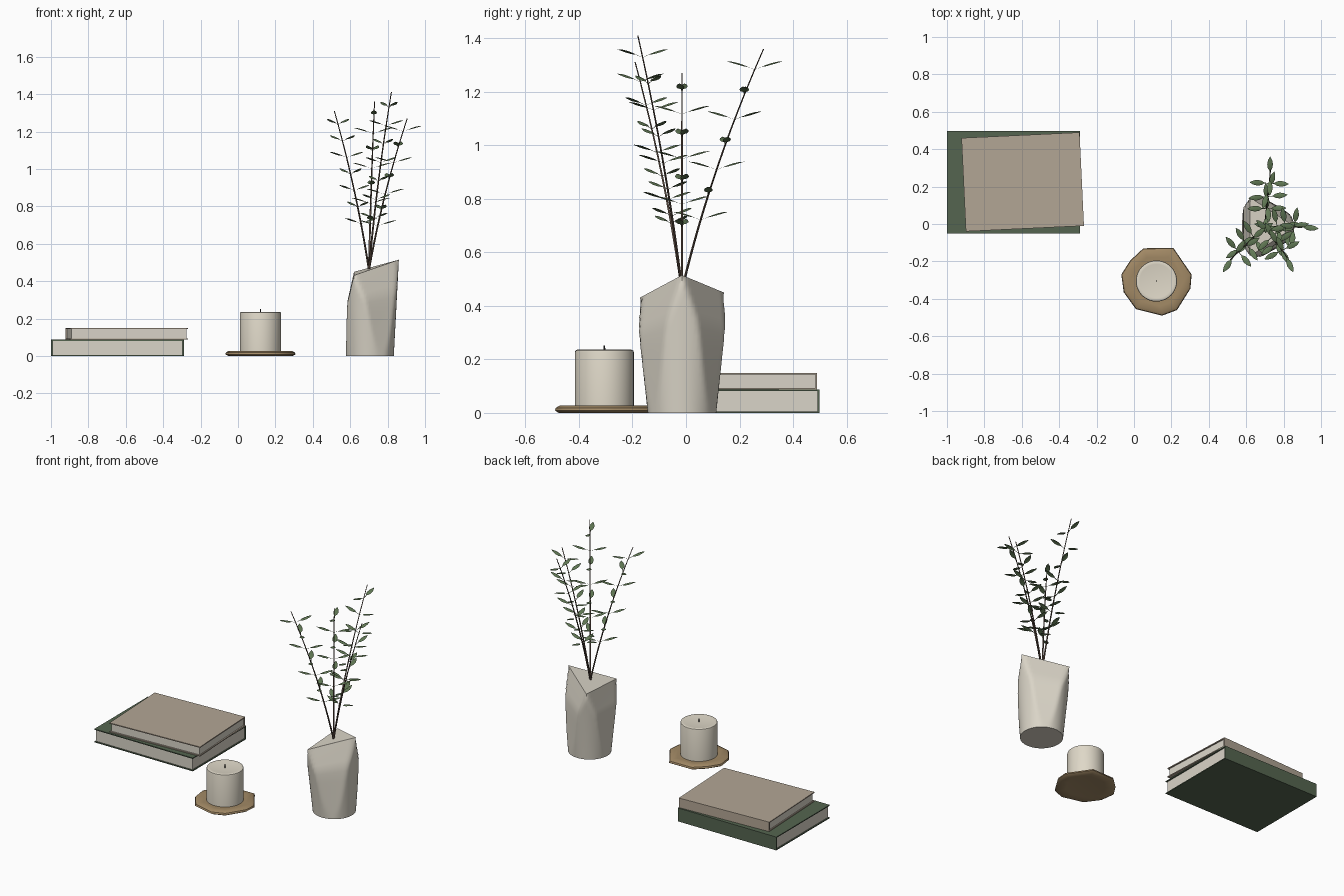
import bpy, bmesh, math, random
from mathutils import Vector, Matrix

if "Cube" in bpy.data.objects:
    bpy.data.objects.remove(bpy.data.objects["Cube"])

random.seed(4)


def material(name, rgb):
    m = bpy.data.materials.new(name)
    m.diffuse_color = (*rgb, 1)
    m.use_nodes = True
    m.node_tree.nodes["Principled BSDF"].inputs["Base Color"].default_value = m.diffuse_color
    return m


GREEN = material("green_cloth", (0.09, 0.13, 0.08))
TAN = material("tan_cloth", (0.45, 0.38, 0.30))
PAPER = material("paper", (0.70, 0.66, 0.58))
CERAMIC = material("ceramic", (0.70, 0.66, 0.57))
WAX = material("wax", (0.74, 0.69, 0.58))
WOOD = material("wood", (0.36, 0.25, 0.13))
LEAF = material("leaf", (0.12, 0.19, 0.09))
BARK = material("bark", (0.09, 0.06, 0.045))
CHAR = material("char", (0.03, 0.03, 0.03))


def make(name, verts, faces, mat, angle=None):
    me = bpy.data.meshes.new(name)
    me.from_pydata(verts, [], faces)
    bm = bmesh.new()
    bm.from_mesh(me)
    bmesh.ops.remove_doubles(bm, verts=bm.verts, dist=1e-6)
    bmesh.ops.recalc_face_normals(bm, faces=bm.faces)
    bm.to_mesh(me)
    bm.free()
    me.materials.append(mat)
    ob = bpy.data.objects.new(name, me)
    bpy.context.collection.objects.link(ob)
    if angle:
        bpy.ops.object.select_all(action='DESELECT')
        ob.select_set(True)
        bpy.context.view_layer.objects.active = ob
        bpy.ops.object.shade_smooth_by_angle(angle=math.radians(angle))
    return ob


def loft(rings):
    """Skin a list of equal-length closed rings (a ring may be a repeated point)."""
    n = len(rings[0])
    verts = [v for r in rings for v in r]
    faces = [(k*n + i, k*n + (i+1) % n, (k+1)*n + (i+1) % n, (k+1)*n + i)
             for k in range(len(rings) - 1) for i in range(n)]
    return verts, faces


def lathe(cx, cy, profile, n):
    return loft([[(cx + r*math.cos(2*math.pi*i/n), cy + r*math.sin(2*math.pi*i/n), z)
                  for i in range(n)] for r, z in profile])


def box(name, lo, hi, mat, matrix):
    bm = bmesh.new()
    bmesh.ops.create_cube(bm, size=1)
    for v in bm.verts:
        v.co = Vector([lo[k] + (v.co[k] + 0.5)*(hi[k] - lo[k]) for k in range(3)])
    bm.transform(matrix)
    me = bpy.data.meshes.new(name)
    bm.to_mesh(me)
    bm.free()
    me.materials.append(mat)
    bpy.context.collection.objects.link(bpy.data.objects.new(name, me))


# Books: two boards, a spine on the back edge and an inset page block
def book(name, cx, cy, z0, w, d, h, angle, mat):
    M = Matrix.Translation((cx, cy, z0)) @ Matrix.Rotation(math.radians(angle), 4, 'Z')
    x, y, t, g = w/2, d/2, 0.006, 0.008
    box(name + "_lower_board", (-x, -y, 0), (x, y, t), mat, M)
    box(name + "_upper_board", (-x, -y, h - t), (x, y, h), mat, M)
    box(name + "_spine", (-x, y - t, t), (x, y, h - t), mat, M)
    box(name + "_pages", (-x + g, -y + g, t), (x - g, y - t, h - t), PAPER, M)


book("lower_book", -0.645, 0.223, 0.0, 0.71, 0.55, 0.087, 0, GREEN)
book("upper_book", -0.595, 0.225, 0.087, 0.632, 0.50, 0.062, 2.7, TAN)

# Coaster: irregular wooden slice
CX, CY = 0.12, -0.305
outline = [(0.188, 0.035), (0.182, -0.04), (0.11, -0.155), (0.03, -0.185), (-0.11, -0.15),
           (-0.175, -0.06), (-0.188, 0.035), (-0.14, 0.11), (-0.07, 0.175), (0.09, 0.178)]
coaster_rings = [[(CX + x*s, CY + y*s, z) for x, y in outline]
                 for s, z in [(0, 0.006), (0.65, 0.006), (0.92, 0), (1, 0.009), (0.98, 0.019),
                              (0.90, 0.027), (0.72, 0.025), (0, 0.024)]]
make("coaster", *loft(coaster_rings), WOOD, 40)

# Candle and wick
make("candle", *lathe(CX, CY, [(0, 0.024), (0.11, 0.024), (0.11, 0.226), (0.108, 0.233),
                               (0.102, 0.236), (0.09, 0.234), (0, 0.231)], 40), WAX, 40)
make("wick", *lathe(CX, CY, [(0, 0.228), (0.004, 0.228), (0.003, 0.252), (0, 0.252)], 8), CHAR, 40)

# Vase: round base turning into a triangular slanted rim
VX, VY, N = 0.70, -0.015, 72


def flat_distance(t):
    keys = [(0, 0.128), (0.55, 0.12), (0.68, 0.116), (1, 0.08)]
    for (a, p), (b, q) in zip(keys, keys[1:]):
        if t <= b:
            return p + (q - p)*(t - a)/(b - a)
    return keys[-1][1]


def vase_ring(t, s=1.0):
    ring = []
    for i in range(N):
        a = 2*math.pi*i/N
        off = (a % (2*math.pi/3)) - math.pi/3
        r = min(0.128 + 0.032*t, flat_distance(t)/math.cos(off))*s
        x, y = r*math.cos(a), r*math.sin(a)*(1 + 0.13*t)
        top = 0.465 + 0.31*x + 0.06*y
        ring.append((VX + 0.005*(1 - t) + x, VY + y, t*top))
    return ring


rings = [vase_ring(0, 0)] + [vase_ring(k/16) for k in range(17)] + [vase_ring(1, 0)]
make("vase", *loft(rings), CERAMIC, 35)

# Branches with opposite pairs of leaves
base = Vector((VX, VY, 0.46))
tips = [(0.515, -0.19, 1.31), (0.82, -0.18, 1.41), (0.905, -0.015, 1.27), (0.73, 0.29, 1.36)]


def branch_point(tip, t):
    d = Vector(tip) - base
    bend = 0.70*t + 0.30*t*t
    return base + Vector((d.x*bend, d.y*bend, d.z*t))


def leaf(origin, phi, verts, faces):
    out = Vector((math.cos(phi), math.sin(phi), 0))
    side = Vector((-out.y, out.x, 0))
    stations = [(0, 0.0015, 0), (0.026, 0.002, 0.010), (0.042, 0.012, 0.017), (0.063, 0.0155, 0.024),
                (0.085, 0.011, 0.029), (0.104, 0.001, 0.030)]
    n0 = len(verts)
    for dist, w, rise in stations:
        mid = origin + out*dist + Vector((0, 0, rise))
        drop = Vector((0, 0, -0.4*w))
        verts.extend([mid - side*w + drop, mid, mid + side*w + drop])
    for k in range(len(stations) - 1):
        for j in range(2):
            a = n0 + 3*k + j
            faces.append((a, a + 1, a + 4, a + 3))


for b, tip in enumerate(tips):
    stem = []
    for k in range(13):
        p, r = branch_point(tip, k/12), 0.0055 - 0.003*k/12
        stem.append([p + Vector((r*math.cos(j*math.pi/3), r*math.sin(j*math.pi/3), 0))
                     for j in range(6)])
    stem.append([branch_point(tip, 1)]*6)
    make(f"branch_{b + 1}", *loft(stem), BARK, 60)

    verts, faces = [], []
    heading = math.atan2(tip[1] - VY, tip[0] - VX)
    for i in range(7):
        p = branch_point(tip, 0.29 + 0.104*i)
        phi = heading + i*math.pi/2 + random.uniform(-0.25, 0.25)
        leaf(p, phi, verts, faces)
        leaf(p, phi + math.pi, verts, faces)
    make(f"leaves_{b + 1}", verts, faces, LEAF, 60)
